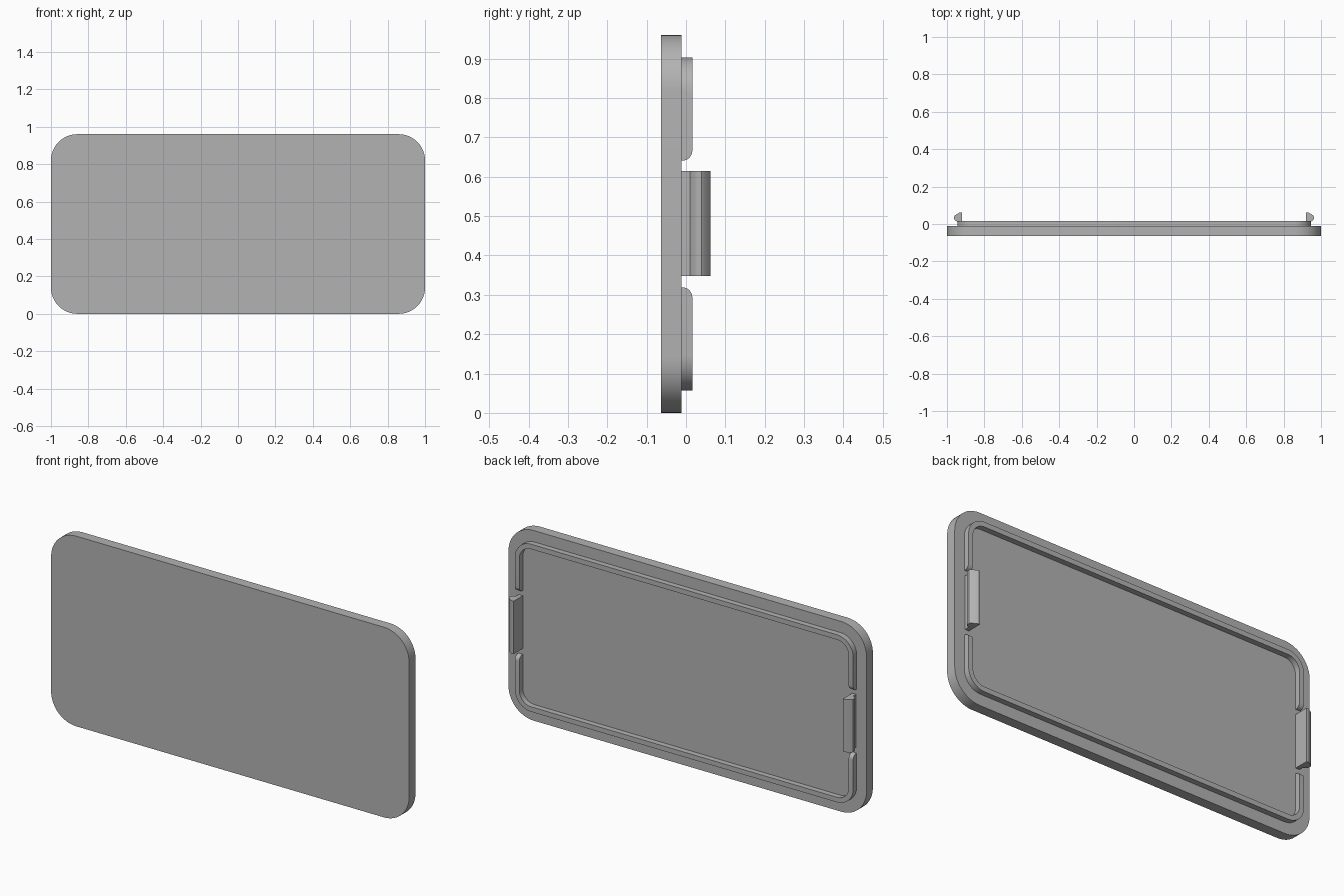
import bpy, bmesh
from math import cos, sin, pi, radians
from mathutils import Vector

if "Cube" in bpy.data.objects:
    bpy.data.objects.remove(bpy.data.objects["Cube"])

grey = bpy.data.materials.new("plain grey")
grey.use_nodes = True
grey.diffuse_color = (0.45, 0.45, 0.45, 1)
grey.node_tree.nodes["Principled BSDF"].inputs["Base Color"].default_value = grey.diffuse_color

MID_Z = 0.48
BACK = -0.012      # rear face of the plate
RIM_TOP = 0.016


def arc(cx, cy, r, start, end, steps=12):
    return [(cx + r * cos(start + (end - start) * i / steps),
             cy + r * sin(start + (end - start) * i / steps)) for i in range(steps + 1)]


def rounded_rect(hw, hh, r):
    """Outline in x and z, centred on the plate."""
    corners = [(1, 1), (-1, 1), (-1, -1), (1, -1)]
    pts = []
    for i, (sx, sz) in enumerate(corners):
        pts += arc(sx * (hw - r), MID_Z + sz * (hh - r), r, i * pi / 2, (i + 1) * pi / 2)
    return pts


def prism(name, points, depth):
    """Extrude a closed 3D outline along the vector depth."""
    bm = bmesh.new()
    face = bm.faces.new([bm.verts.new(p) for p in points])
    out = bmesh.ops.extrude_face_region(bm, geom=[face], use_keep_orig=True)
    moved = [g for g in out["geom"] if isinstance(g, bmesh.types.BMVert)]
    bmesh.ops.translate(bm, verts=moved, vec=Vector(depth))
    bmesh.ops.recalc_face_normals(bm, faces=bm.faces)
    mesh = bpy.data.meshes.new(name)
    bm.to_mesh(mesh)
    bm.free()
    mesh.materials.append(grey)
    obj = bpy.data.objects.new(name, mesh)
    bpy.context.collection.objects.link(obj)
    return obj


def slab(name, outline, y0, y1):
    return prism(name, [(x, y0, z) for x, z in outline], (0, y1 - y0, 0))


def select(obj):
    bpy.ops.object.select_all(action="DESELECT")
    obj.select_set(True)
    bpy.context.view_layer.objects.active = obj


def cut(obj, cutter):
    mod = obj.modifiers.new("cut", "BOOLEAN")
    mod.operation, mod.solver, mod.object = "DIFFERENCE", "EXACT", cutter
    select(obj)
    bpy.ops.object.modifier_apply(modifier=mod.name)
    bpy.data.objects.remove(cutter)


# Cover plate
plate = slab("cover_plate", rounded_rect(1.0, 0.48, 0.14), -0.063, BACK)

# Thin locating rim, hollowed out
rim = slab("locating_rim", rounded_rect(0.945, 0.423, 0.09), BACK, RIM_TOP)
cut(rim, slab("rim_hollow", rounded_rect(0.92, 0.398, 0.065), -0.05, 0.1))

# Side gaps in the rim, leaving rounded ends
r = 0.025
half = 0.161
lower = arc(RIM_TOP - r, -half - r, r, 0, pi / 2, 8)
side = [(0.1, -half - r)] + lower + [(-0.05, -half)]
gap = side + [(y, -z) for y, z in reversed(side)]
cut(rim, prism("rim_gap", [(-1.1, y, MID_Z + z) for y, z in gap], (2.2, 0, 0)))

# Snap clips with an outward hook
hook = [(0.92, BACK), (0.942, BACK), (0.942, 0.01), (0.957, 0.019), (0.962, 0.027),
        (0.962, 0.04), (0.957, 0.047), (0.932, 0.062), (0.92, 0.062)]
clips = [prism(name, [(s * x, y, 0.348) for x, y in hook], (0, 0, 0.267))
         for name, s in (("left_clip", 1), ("right_clip", -1))]

for obj in [plate, rim] + clips:
    select(obj)
    bpy.ops.object.shade_smooth_by_angle(angle=radians(30))
